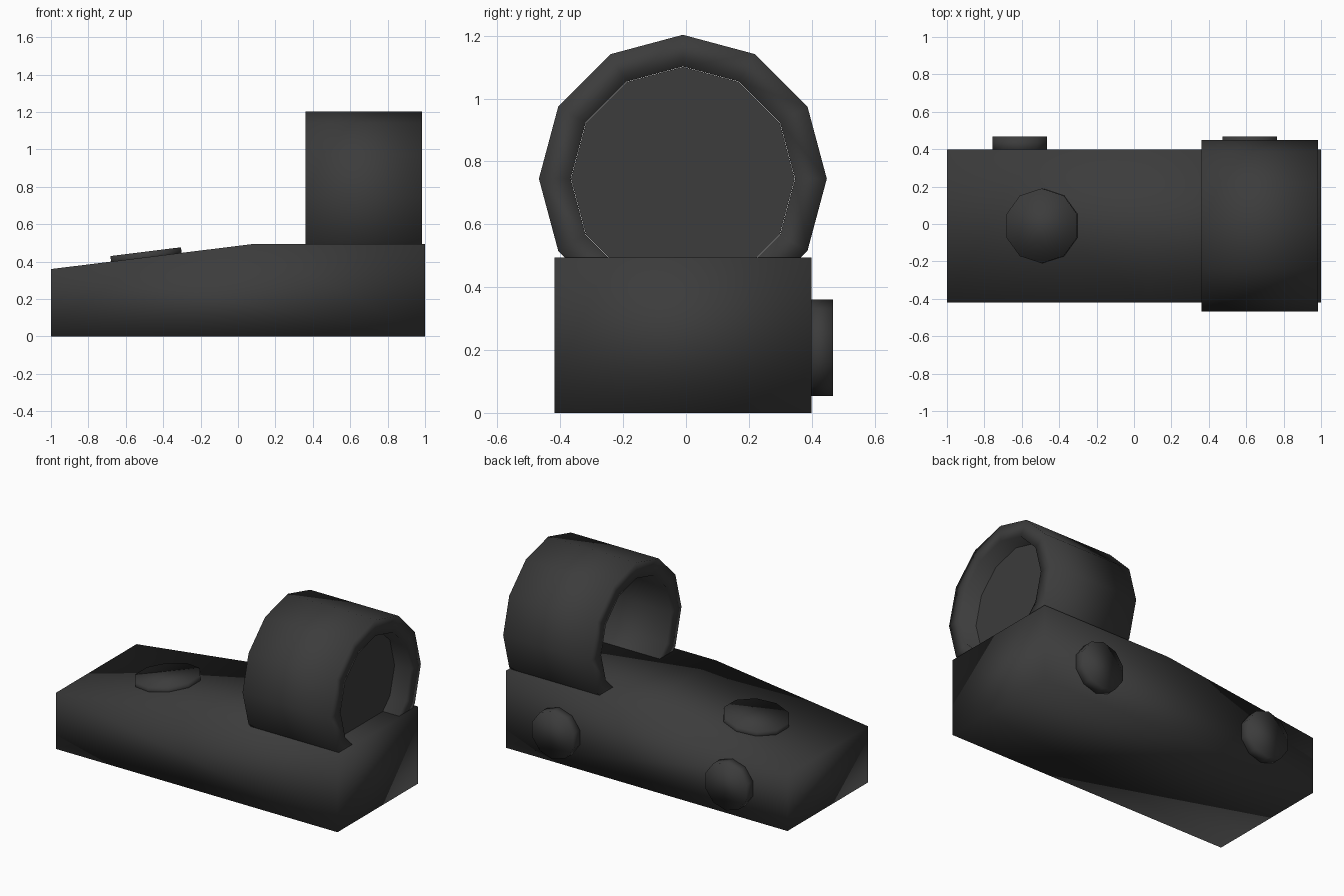
import bpy, bmesh
from math import sin, cos, pi, atan2
from mathutils import Matrix, Vector

if "Cube" in bpy.data.objects:
    bpy.data.objects.remove(bpy.data.objects["Cube"])


def material(name, color):
    m = bpy.data.materials.new(name)
    m.diffuse_color = color
    m.use_nodes = True
    m.node_tree.nodes["Principled BSDF"].inputs["Base Color"].default_value = m.diffuse_color
    return m


DARK = material("dark_polymer", (0.045, 0.045, 0.045, 1))
GLASS = material("tinted_glass", (0.045, 0.045, 0.045, 0.8))


def finish(name, bm, mat):
    bmesh.ops.recalc_face_normals(bm, faces=bm.faces)
    me = bpy.data.meshes.new(name)
    bm.to_mesh(me)
    bm.free()
    for p in me.polygons:
        p.use_smooth = True
    me.materials.append(mat)
    ob = bpy.data.objects.new(name, me)
    bpy.context.collection.objects.link(ob)
    return ob


def circle(bm, x, r, n=12, cy=-0.01, cz=0.745):
    return [bm.verts.new((x, cy + r * cos(2 * pi * i / n), cz + r * sin(2 * pi * i / n)))
            for i in range(n)]


def button(name, base, direction, r, height, sink=0.02):
    # ten-sided disc standing on a surface, slightly sunk in
    bm = bmesh.new()
    d = Vector(direction).normalized()
    side = Vector((1, 0, 0))
    side = (side - d * side.dot(d)).normalized()
    up = d.cross(side)
    loops = []
    for h in (-sink, height):
        loops.append([bm.verts.new(Vector(base) + d * h + side * r * sin(pi * i / 5)
                                   + up * r * cos(pi * i / 5)) for i in range(10)])
    a, b = loops
    for i in range(10):
        j = (i + 1) % 10
        bm.faces.new((a[i], a[j], b[j], b[i]))
    bm.faces.new(a)
    bm.faces.new(b)
    return finish(name, bm, DARK)


# base housing: side profile extruded across the width
bm = bmesh.new()
profile = [(-1, 0), (1, 0), (1, 0.494), (0.08, 0.494), (-1, 0.36)]
face = bm.faces.new([bm.verts.new((x, -0.419, z)) for x, z in profile])
ext = bmesh.ops.extrude_face_region(bm, geom=[face])
bmesh.ops.translate(bm, vec=(0, 0.818, 0),
                    verts=[v for v in ext["geom"] if isinstance(v, bmesh.types.BMVert)])
finish("base_housing", bm, DARK)

# lens hood: twelve-sided tube whose lower part sits in the housing
bm = bmesh.new()
X0, X1 = 0.36, 0.985
loops = [circle(bm, X0, 0.458), circle(bm, X1, 0.458),
         circle(bm, X1, 0.357), circle(bm, X0, 0.357)]
for k in range(4):
    a, b = loops[k], loops[(k + 1) % 4]
    for i in range(12):
        j = (i + 1) % 12
        bm.faces.new((a[i], a[j], b[j], b[i]))
finish("lens_hood", bm, DARK)

# lens: thin pane set back inside the hood
bm = bmesh.new()
bm.faces.new(circle(bm, 0.87, 0.356))
finish("lens", bm, GLASS)

# button on the sloped top
slope = 0.134 / 1.08
button("top_button", (-0.49, -0.01, 0.36 + 0.51 * slope), (-slope, 0, 1), 0.2, 0.03)

# two buttons on the back side
for name, x in (("side_button_left", -0.61), ("side_button_right", 0.62)):
    button(name, (x, 0.399, 0.207), (0, 1, 0), 0.153, 0.069)
